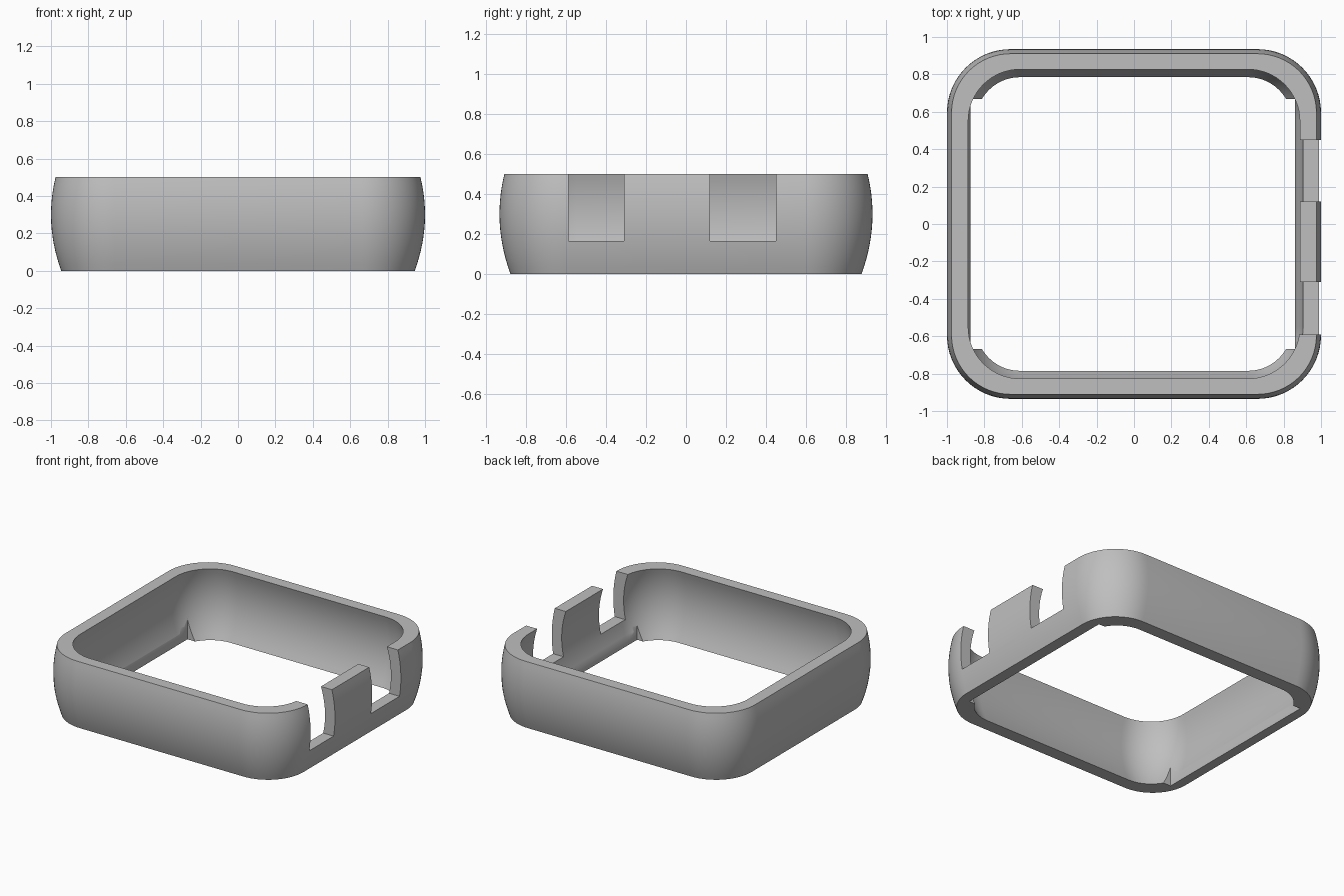
import bpy, bmesh, math

if "Cube" in bpy.data.objects:
    bpy.data.objects.remove(bpy.data.objects["Cube"])

HEIGHT = 0.5
LEVELS = 14
CORNER = 16

grey = bpy.data.materials.new("plain grey")
grey.use_nodes = True
colour = (0.52, 0.52, 0.52, 1)
grey.diffuse_color = colour
grey.node_tree.nodes["Principled BSDF"].inputs["Base Color"].default_value = colour


def make_object(name, bm):
    bmesh.ops.recalc_face_normals(bm, faces=bm.faces)
    mesh = bpy.data.meshes.new(name)
    bm.to_mesh(mesh)
    bm.free()
    mesh.materials.append(grey)
    obj = bpy.data.objects.new(name, mesh)
    bpy.context.collection.objects.link(obj)
    return obj


def rounded_ring(bm, cx, cy, radius, z):
    """Rounded rectangle whose corner arcs are centred on (+-cx, +-cy)."""
    ring = []
    for q, (sx, sy) in enumerate([(1, 1), (-1, 1), (-1, -1), (1, -1)]):
        for i in range(CORNER + 1):
            a = math.pi / 2 * (q + i / CORNER)
            ring.append(bm.verts.new((sx * cx + radius * math.cos(a),
                                      sy * cy + radius * math.sin(a), z)))
    return ring


def box(name, x0, x1, y0, y1, z0, z1):
    bm = bmesh.new()
    bmesh.ops.create_cube(bm, size=1)
    for v in bm.verts:
        v.co = ((x0 + x1) / 2 + v.co.x * (x1 - x0),
                (y0 + y1) / 2 + v.co.y * (y1 - y0),
                (z0 + z1) / 2 + v.co.z * (z1 - z0))
    return make_object(name, bm)


# Bulging frame wall: outer rings going up, inner rings coming back down
bm = bmesh.new()
rings = []
heights = [HEIGHT * i / LEVELS for i in range(LEVELS + 1)]
for z in heights:
    bulge = ((0.3 - z) / 0.3) ** 2
    rings.append(rounded_ring(bm, 0.66, 0.595, 0.34 - 0.055 * bulge, z))
for z in reversed(heights):
    bulge = ((0.3 - z) / 0.3) ** 2
    rings.append(rounded_ring(bm, 0.61, 0.55, 0.31 - 0.075 * bulge, z))
for a, b in zip(rings, rings[1:] + rings[:1]):
    for i in range(len(a)):
        j = (i + 1) % len(a)
        bm.faces.new((a[i], a[j], b[j], b[i]))
frame = make_object("frame", bm)

# Two open slots in the left wall, and the straight relief between the corner lips
cutters = [
    box("wide_slot_cutter", 0.7, 1.2, 0.12, 0.45, 0.165, 0.7),
    box("narrow_slot_cutter", 0.7, 1.2, -0.59, -0.31, 0.165, 0.7),
    box("relief_cutter", -0.875, 0.862, -0.667, 0.667, -0.1, 0.25),
]
bpy.context.view_layer.objects.active = frame
frame.select_set(True)
for cutter in cutters:
    cutter.hide_render = True
    mod = frame.modifiers.new(cutter.name, 'BOOLEAN')
    mod.operation = 'DIFFERENCE'
    mod.solver = 'EXACT'
    mod.object = cutter
    bpy.ops.object.modifier_apply(modifier=mod.name)
    bpy.data.objects.remove(cutter)

bpy.ops.object.shade_smooth_by_angle(angle=math.radians(30))
